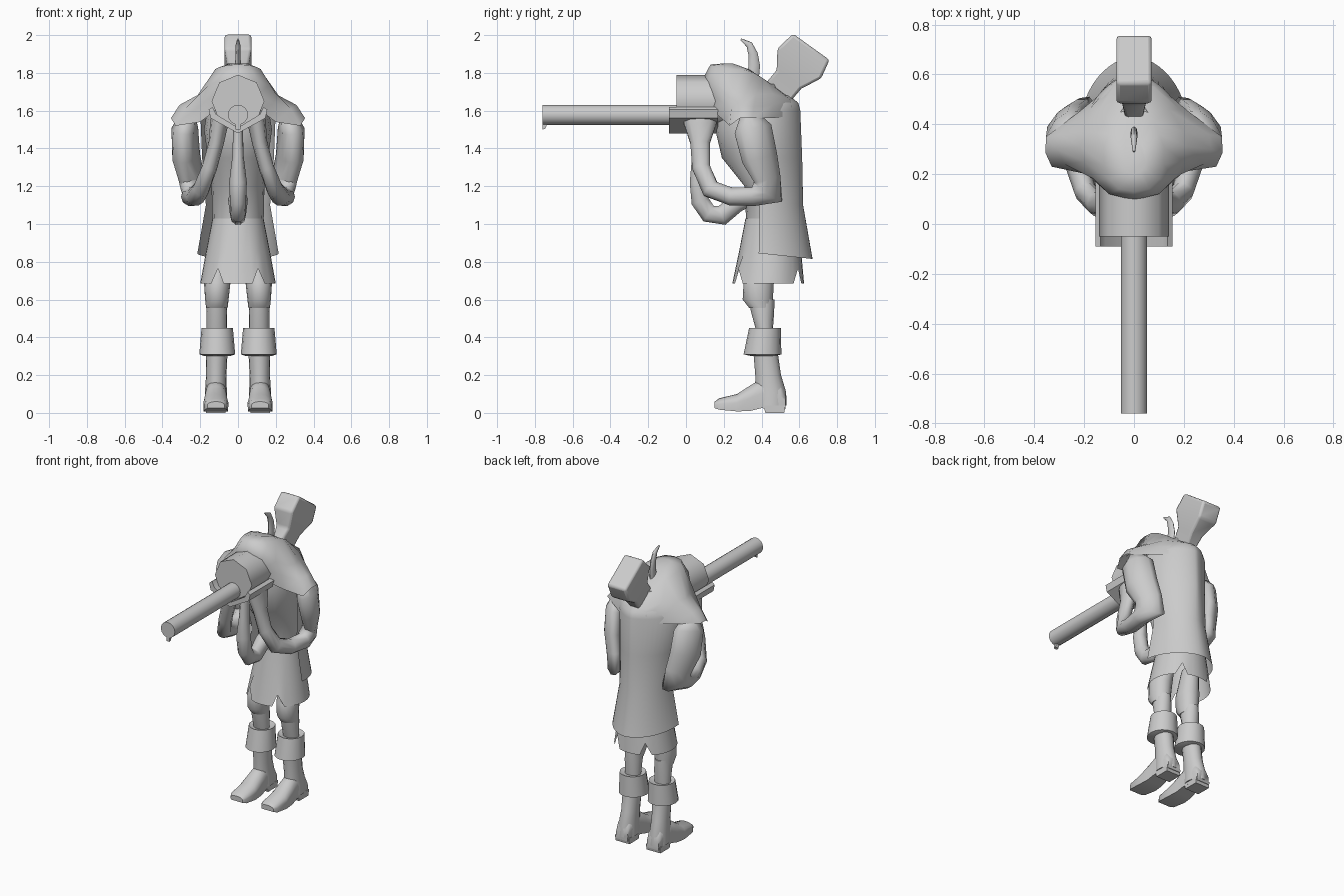
import bpy
import bmesh
from math import sin, cos, pi, radians
from mathutils import Vector

old = bpy.data.objects.get("Cube")
if old:
    bpy.data.objects.remove(old)

grey = bpy.data.materials.new("light_grey")
grey.use_nodes = True
grey.diffuse_color = (0.6, 0.6, 0.6, 1)
grey.node_tree.nodes["Principled BSDF"].inputs["Base Color"].default_value = grey.diffuse_color


def finish(name, bm, mirror=False, angle=45):
    """Turn a bmesh into a shaded, optionally mirrored object."""
    bmesh.ops.recalc_face_normals(bm, faces=bm.faces)
    mesh = bpy.data.meshes.new(name)
    bm.to_mesh(mesh)
    bm.free()
    mesh.materials.append(grey)
    obj = bpy.data.objects.new(name, mesh)
    bpy.context.collection.objects.link(obj)
    if mirror:
        obj.modifiers.new("mirror", 'MIRROR')
    bpy.ops.object.select_all(action='DESELECT')
    obj.select_set(True)
    bpy.context.view_layer.objects.active = obj
    bpy.ops.object.shade_smooth_by_angle(angle=radians(angle))
    return obj


def loft(name, rings, closed=True, caps=(0, -1), **options):
    """Skin a list of point rings; caps lists the rings to fill."""
    bm = bmesh.new()
    rows = [[bm.verts.new(p) for p in ring] for ring in rings]
    count = len(rows[0])
    for low, high in zip(rows, rows[1:]):
        for i in range(count if closed else count - 1):
            j = (i + 1) % count
            bm.faces.new((low[i], low[j], high[j], high[i]))
    for index in caps:
        bm.faces.new(rows[index])
    return finish(name, bm, **options)


def oval(x, y, z, rx, ry, sides=16):
    """Horizontal ring that starts at the front."""
    turn = 2 * pi / sides
    return [(x + rx * sin(i * turn), y - ry * cos(i * turn), z) for i in range(sides)]


def stack(name, levels, sides=16, **options):
    return loft(name, [oval(*level, sides) for level in levels], **options)


def sweep(name, path, sides=10, offset=0.0, **options):
    """Tube along (x, y, z, radius across, radius in depth) stations."""
    points = [Vector(p[:3]) for p in path]
    rings = []
    for i, (point, station) in enumerate(zip(points, path)):
        along = (points[min(i + 1, len(points) - 1)] - points[max(i - 1, 0)]).normalized()
        across = Vector((1, 0, 0))
        across = (across - along * along.dot(across)).normalized()
        depth = along.cross(across)
        angles = [2 * pi * (k + offset) / sides for k in range(sides)]
        rings.append([point + across * station[3] * cos(a) + depth * station[4] * sin(a)
                      for a in angles])
    return loft(name, rings, **options)


def extrude(name, profile, axis, start, end, **options):
    """Extrude a flat profile along x or y."""
    rings = [[(d, a, b) if axis == 'x' else (a, d, b) for a, b in profile] for d in (start, end)]
    return loft(name, rings, **options)


# Long gun: barrel, sight, drum and the trough that carries them
sweep("gun_barrel", [(0, -0.76, 1.578, 0.053, 0.053), (0, 0, 1.578, 0.053, 0.053)], sides=16)
extrude("muzzle_sight", [(-0.76, 1.50), (-0.745, 1.505), (-0.73, 1.54), (-0.76, 1.54)],
        'x', -0.012, 0.012)
sweep("gun_drum", [(0, -0.05, 1.65, 0.14, 0.14), (0, 0.25, 1.65, 0.14, 0.14)], sides=8, angle=60)
outer = [(-0.155, 1.605), (-0.145, 1.56), (0, 1.48), (0.145, 1.56), (0.155, 1.605)]
inner = [(0.135, 1.62), (0.115, 1.58), (0, 1.51), (-0.115, 1.58), (-0.135, 1.62)]
extrude("gun_trough", outer + inner, 'y', -0.09, 0.17)

# Body
stack("torso", [
    (0, 0.46, 0.98, 0.135, 0.14),
    (0, 0.45, 1.20, 0.14, 0.14),
    (0, 0.37, 1.35, 0.16, 0.18),
    (0, 0.345, 1.50, 0.18, 0.19),
    (0, 0.34, 1.62, 0.16, 0.18),
    (0, 0.32, 1.74, 0.10, 0.16)])

# Shoulder cape: half rings from front to back, then mirrored
hem = [(0, .13, 1.60), (.12, .14, 1.60), (.20, .21, 1.54), (.33, .23, 1.52), (.355, .285, 1.56),
       (.353, .35, 1.56), (.22, .45, 1.56), (.10, .55, 1.57), (0, .58, 1.57)]
shoulder = [(0, .10, 1.70), (.11, .13, 1.69), (.19, .20, 1.64), (.28, .24, 1.61), (.31, .30, 1.63),
            (.30, .36, 1.62), (.18, .46, 1.63), (.09, .56, 1.62), (0, .585, 1.62)]
slope = [(0, .095, 1.78), (.10, .12, 1.765), (.16, .18, 1.73), (.20, .25, 1.69), (.215, .31, 1.68),
         (.20, .37, 1.685), (.14, .46, 1.69), (.08, .55, 1.66), (0, .57, 1.66)]
crown = [(0, .13, 1.845), (.06, .14, 1.84), (.10, .18, 1.83), (.12, .24, 1.82), (.12, .31, 1.815),
         (.10, .36, 1.80), (.08, .41, 1.77), (.05, .45, 1.74), (0, .47, 1.73)]
cape_rings = [half + [(-x, y, z) for x, y, z in half[-2:0:-1]]
              for half in (hem, shoulder, slope, crown)]
cape_rings.append([(x * 0.4, 0.15 + y * 0.4, 1.85 - max(0, y - 0.25) * 0.15)
                   for x, y, z in cape_rings[-1]])
loft("shoulder_cape", cape_rings, caps=(-1,), angle=60)

# Skirt with cut notches in the hem
skirt_rings = [oval(0, 0.435, 0.685, 0.20, 0.19, 32), oval(0, 0.445, 0.85, 0.17, 0.165, 32),
               oval(0, 0.455, 1.03, 0.135, 0.14, 32)]
for i in (3, 13, 19, 29):
    x, y, z = skirt_rings[0][i]
    skirt_rings[0][i] = (x * 0.95, y, z + 0.08)
loft("skirt", skirt_rings, caps=())


def coat_arc(z, y, rx, ry, taper=1.0, drop=0.0, columns=24):
    """Half ring around the back; a higher taper makes it more pointed."""
    angles = [pi * i / columns for i in range(columns + 1)]
    return [(rx * cos(a) * abs(cos(a)) ** (taper - 1), y + ry * sin(a), z - drop * sin(a))
            for a in angles]


# Long coat, open in front
loft("long_coat", [
    coat_arc(0.845, 0.385, 0.215, 0.285, 1.1, 0.03), coat_arc(1.10, 0.39, 0.17, 0.23, 1.1),
    coat_arc(1.35, 0.375, 0.19, 0.24, 1.35), coat_arc(1.60, 0.37, 0.20, 0.235, 1.35),
    coat_arc(1.64, 0.37, 0.17, 0.225, 1.2), coat_arc(1.68, 0.38, 0.12, 0.17)],
    closed=False, caps=())

# Arms, bent at the elbow and raised to the trough
arm = sweep("arm", [
    (.265, .335, 1.57, .045, .055), (.287, .355, 1.50, .066, .105), (.292, .39, 1.35, .066, .10),
    (.275, .43, 1.24, .058, .075), (.267, .435, 1.175, .060, .095), (.245, .36, 1.145, .058, .052),
    (.225, .24, 1.145, .052, .050), (.195, .13, 1.185, .045, .052), (.15, .08, 1.30, .040, .05),
    (.115, .075, 1.43, .040, .055), (.10, .075, 1.53, .048, .09), (.09, .075, 1.575, .050, .095)],
    mirror=True, angle=70)
# The back of the arm leans in towards the body
for vert in arm.data.vertices:
    vert.co.x -= 0.5 * max(0, vert.co.y - 0.37)

# Middle limb curling from the belly up to the trough
sweep("middle_limb", [
    (0, .36, 1.15, .050, .045), (0, .27, 1.11, .050, .05), (0, .19, 1.045, .042, .055),
    (0, .12, 1.055, .040, .052), (0, .075, 1.12, .042, .05), (0, .06, 1.22, .047, .042),
    (0, .07, 1.36, .030, .04), (0, .08, 1.52, .025, .04)], angle=70)

# Curved horn on the crown and flared stock behind it
sweep("horn", [
    (0, .35, 1.76, .015, .035), (0, .362, 1.84, .015, .03), (0, .355, 1.90, .014, .025),
    (0, .335, 1.95, .012, .018), (0, .29, 1.978, .005, .005)], sides=8, angle=60)
stock = sweep("flared_stock", [
    (0, .465, 1.67, .045, .115), (0, .545, 1.765, .07, .115), (0, .60, 1.85, .10, .198),
    (0, .663, 1.938, .10, .168)], sides=4, offset=0.5, angle=60)
bevel = stock.modifiers.new("soft_edges", 'BEVEL')
bevel.width = 0.014
bevel.segments = 2

# Legs
stack("thigh", [(.095, .43, .85, .05, .06), (.11, .385, .69, .070, .08),
                (.112, .38, .60, .062, .08), (.112, .395, .555, .057, .06)], mirror=True)
stack("shin", [(.112, .40, .60, .050, .068), (.112, .405, .54, .055, .062),
               (.112, .415, .44, .054, .045)], mirror=True)
stack("boot_cuff", [(.11, .41, .30, .065, .06), (.11, .405, .31, .095, .100),
                    (.11, .418, .45, .083, .084), (.11, .415, .44, .055, .055)],
      mirror=True, angle=30)
stack("boot_shaft", [(.117, .45, .04, .060, .083), (.117, .448, .11, .058, .082),
                     (.115, .435, .20, .054, .068), (.113, .42, .33, .058, .064)], mirror=True)


def foot_ring(y, half_width, bottom, top, arc=8):
    """Upright section with a flat sole and a rounded top."""
    angles = [pi * i / arc for i in range(arc + 1)]
    return [(0.117 + half_width * cos(a), y, bottom + (top - bottom) * (0.5 + 0.5 * sin(a)))
            for a in angles] + [(0.117 + s * half_width, y, bottom) for s in (-0.98, 0.98)]


loft("boot_foot", [
    foot_ring(.152, .045, .025, .06), foot_ring(.175, .06, .017, .077),
    foot_ring(.27, .066, .008, .10), foot_ring(.34, .060, .01, .145),
    foot_ring(.40, .054, .025, .18), foot_ring(.50, .052, .02, .16),
    foot_ring(.528, .045, .02, .10)], mirror=True, angle=50)
extrude("boot_heel", [(.41, .04), (.42, 0), (.52, 0), (.527, .04)], 'x', .065, .17, mirror=True)
